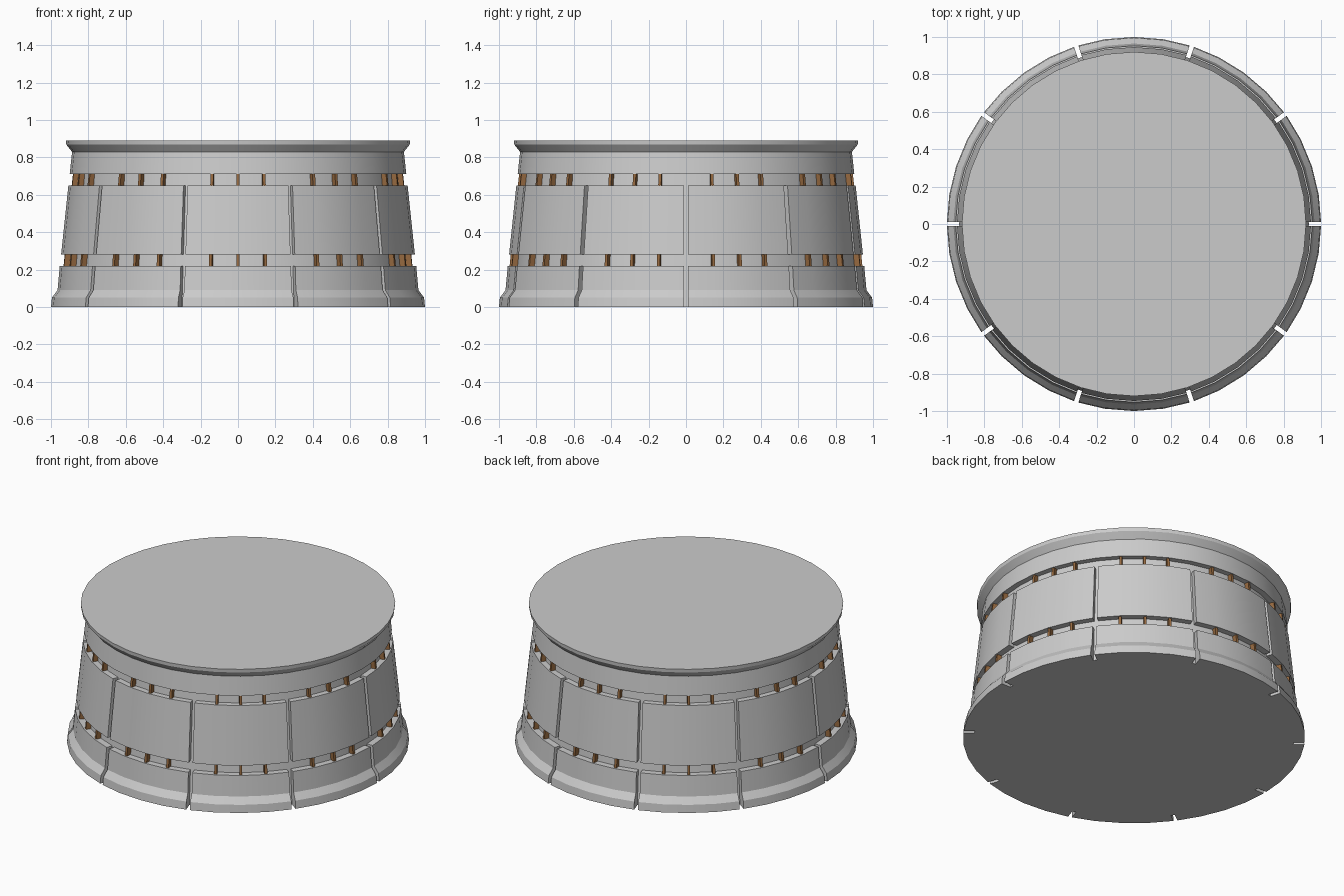
import bpy, bmesh
from math import sin, cos, asin, radians, tau

if "Cube" in bpy.data.objects:
    bpy.data.objects.remove(bpy.data.objects["Cube"])

SIDES, PANELS, GAP = 40, 10, 0.012   # GAP is half the slot width


def finish(name, bm, mat=None):
    bmesh.ops.recalc_face_normals(bm, faces=bm.faces)
    me = bpy.data.meshes.new(name)
    bm.to_mesh(me)
    bm.free()
    ob = bpy.data.objects.new(name, me)
    bpy.context.collection.objects.link(ob)
    if mat:
        me.materials.append(mat)
    bpy.ops.object.select_all(action='DESELECT')
    ob.select_set(True)
    bpy.context.view_layer.objects.active = ob
    bpy.ops.object.shade_smooth_by_angle(angle=radians(25))
    return ob


def polar(r, a, z):
    return (r * cos(a), r * sin(a), z)


def lathe(name, profile):
    """Closed solid of revolution with flat end caps."""
    bm = bmesh.new()
    rings = [[bm.verts.new(polar(r, tau * i / SIDES, z)) for i in range(SIDES)]
             for r, z in profile]
    for a, b in zip(rings, rings[1:]):
        for i in range(SIDES):
            j = (i + 1) % SIDES
            bm.faces.new((a[i], a[j], b[j], b[i]))
    bm.faces.new(rings[0])
    bm.faces.new(rings[-1])
    return finish(name, bm)


def sweep(bm, columns):
    """Skin a row of closed cross-sections and cap both ends."""
    cols = [[bm.verts.new(p) for p in c] for c in columns]
    n = len(cols[0])
    for a, b in zip(cols, cols[1:]):
        for i in range(n):
            j = (i + 1) % n
            bm.faces.new((a[i], a[j], b[j], b[i]))
    bm.faces.new(cols[0])
    bm.faces.new(cols[-1])


def panel_ring(name, profile):
    """Ten curved blocks separated by parallel-sided slots."""
    bm = bmesh.new()
    steps = SIDES // PANELS
    for k in range(PANELS):
        columns = []
        for s in range(steps + 1):
            side = 1 if s == 0 else -1 if s == steps else 0
            base = tau * (k * steps + s) / SIDES
            columns.append([polar(r, base + side * asin(GAP / r), z)
                            for r, z in profile])
        sweep(bm, columns)
    return finish(name, bm)


def peg_ring(name, z0, z1, r0, r1, mat):
    """Three small tilted pegs above or below every panel."""
    bm = bmesh.new()
    section = [(r0 - 0.04, z0), (r0, z0), (r1, z1), (r1 - 0.04, z1)]
    for i in range(SIDES):
        if i % (SIDES // PANELS):
            a = tau * i / SIDES
            sweep(bm, [[(r * cos(a) - w * sin(a), r * sin(a) + w * cos(a), z)
                        for r, z in section] for w in (-0.008, 0.008)])
    return finish(name, bm, mat)


# Tapered core behind the panels
lathe("core", [(0.935, 0), (0.862, 0.74)])

# Foot blocks with flared skirting
panel_ring("foot_blocks", [(0.90, 0), (1.0, 0), (0.995, 0.05), (0.965, 0.09),
                           (0.953, 0.22), (0.88, 0.22)])

# Main wall panels
panel_ring("wall_panels", [(0.88, 0.28), (0.946, 0.28), (0.907, 0.65), (0.84, 0.65)])

# Continuous top band with flared rim and flat lid
lathe("top_band", [(0.90, 0.71), (0.887, 0.83), (0.918, 0.868), (0.92, 0.89)])

# Brown pegs in the two open bands
brown = bpy.data.materials.new("peg_brown")
brown.diffuse_color = (0.30, 0.14, 0.05, 1)
brown.use_nodes = True
brown.node_tree.nodes["Principled BSDF"].inputs["Base Color"].default_value = brown.diffuse_color
peg_ring("lower_pegs", 0.21, 0.29, 0.944, 0.936, brown)
peg_ring("upper_pegs", 0.64, 0.72, 0.900, 0.891, brown)
